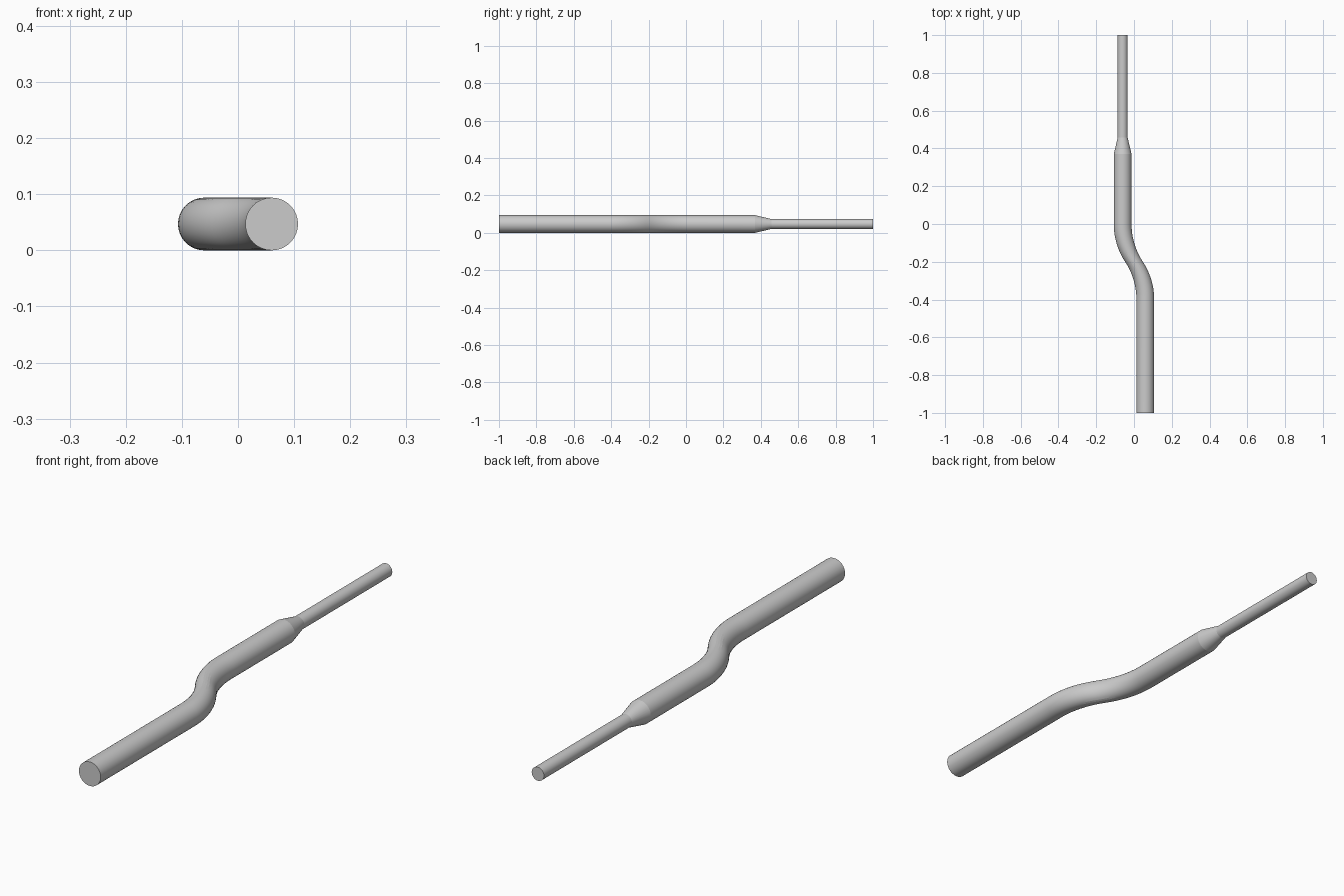
import bpy, bmesh, math

if "Cube" in bpy.data.objects:
    bpy.data.objects.remove(bpy.data.objects["Cube"])

SIDES = 32
R_BIG, R_THIN = 0.047, 0.0265
OFFSET, BEND = 0.06, 0.2          # half sideways offset, half bend length
ARC = (OFFSET**2 + BEND**2) / (2 * OFFSET)

# Stations along the bar: (x, y, radius)
stations = [(OFFSET, -1.0, R_BIG)]
N = 24
for i in range(N + 1):            # S-bend made of two tangent arcs
    t = -BEND + 2 * BEND * i / N
    d = BEND - abs(t)
    x = OFFSET - (ARC - math.sqrt(ARC**2 - d**2))
    stations.append((x if t < 0 else -x, t - BEND, R_BIG))
stations += [(-OFFSET, 0.37, R_BIG), (-OFFSET, 0.457, R_THIN), (-OFFSET, 1.0, R_THIN)]

# Loft round sections that all stay square to the bar's long axis
bm = bmesh.new()
rings = []
for x, y, r in stations:
    rings.append([bm.verts.new((x + r * math.cos(a), y, R_BIG + r * math.sin(a)))
                  for a in (2 * math.pi * k / SIDES for k in range(SIDES))])
for a, b in zip(rings, rings[1:]):
    for k in range(SIDES):
        j = (k + 1) % SIDES
        bm.faces.new((a[k], a[j], b[j], b[k]))
# End caps
bm.faces.new(rings[0])
bm.faces.new(rings[-1])
bmesh.ops.recalc_face_normals(bm, faces=bm.faces)

mesh = bpy.data.meshes.new("offset_bar")
bm.to_mesh(mesh)
bm.free()
bar = bpy.data.objects.new("offset_bar", mesh)
bpy.context.collection.objects.link(bar)
bpy.context.view_layer.objects.active = bar
bar.select_set(True)
bpy.ops.object.shade_smooth_by_angle(angle=math.radians(12))
